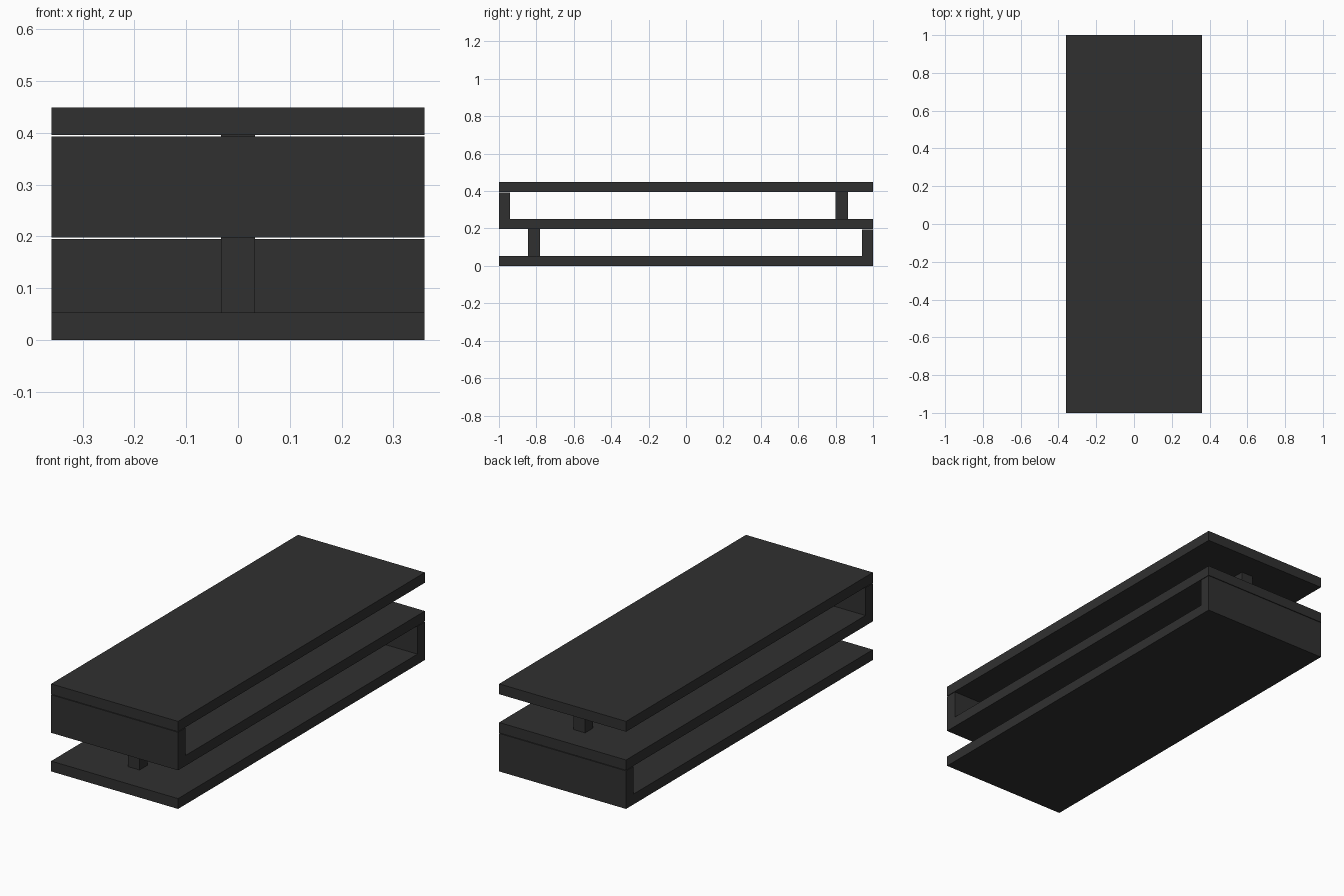
import bpy
import bmesh

cube = bpy.data.objects.get("Cube")
if cube:
    bpy.data.objects.remove(cube, do_unlink=True)

HALF_W = 0.36    # half width of every board
THICK = 0.053    # board thickness
END = 0.06       # end panel thickness
RISE = 0.198     # height from one tier to the next
GAP = 0.003      # shadow gap above each end panel

black = bpy.data.materials.new("matte_black")
black.use_nodes = True
color = (0.03, 0.03, 0.03, 1)
black.diffuse_color = color
bsdf = black.node_tree.nodes["Principled BSDF"]
bsdf.inputs["Base Color"].default_value = color
bsdf.inputs["Roughness"].default_value = 0.6


def extrude_profile(name, profile, half_width):
    """Extrude a closed (y, z) side profile across x."""
    bm = bmesh.new()
    face = bm.faces.new([bm.verts.new((-half_width, y, z)) for y, z in profile])
    moved = bmesh.ops.extrude_face_region(bm, geom=[face])["geom"]
    verts = [v for v in moved if isinstance(v, bmesh.types.BMVert)]
    bmesh.ops.translate(bm, verts=verts, vec=(2 * half_width, 0, 0))
    bmesh.ops.recalc_face_normals(bm, faces=bm.faces)
    mesh = bpy.data.meshes.new(name)
    bm.to_mesh(mesh)
    bm.free()
    mesh.materials.append(black)
    obj = bpy.data.objects.new(name, mesh)
    bpy.context.collection.objects.link(obj)
    return obj


def tier(name, z, side):
    """Shelf board with an upright panel at one end (side: -1 front, 1 back)."""
    top, rim = z + THICK, z + RISE - GAP
    inner = side * (1 - END)
    extrude_profile(name, [(-side, z), (side, z), (side, rim),
                           (inner, rim), (inner, top), (-side, top)], HALF_W)


def post(name, y0, y1, z):
    """Small square post between two tiers."""
    low, high = z + THICK, z + RISE
    extrude_profile(name, [(y0, low), (y1, low), (y1, high), (y0, high)], 0.033)


# Two L-shaped tiers facing opposite ways, each propped by a post
tier("lower_shelf", 0, 1)
tier("middle_shelf", RISE, -1)
post("front_post", -0.845, -0.78, 0)
post("back_post", 0.80, 0.865, RISE)

# Flat top board
z = 2 * RISE
extrude_profile("top_board", [(-1, z), (1, z), (1, z + THICK), (-1, z + THICK)], HALF_W)
